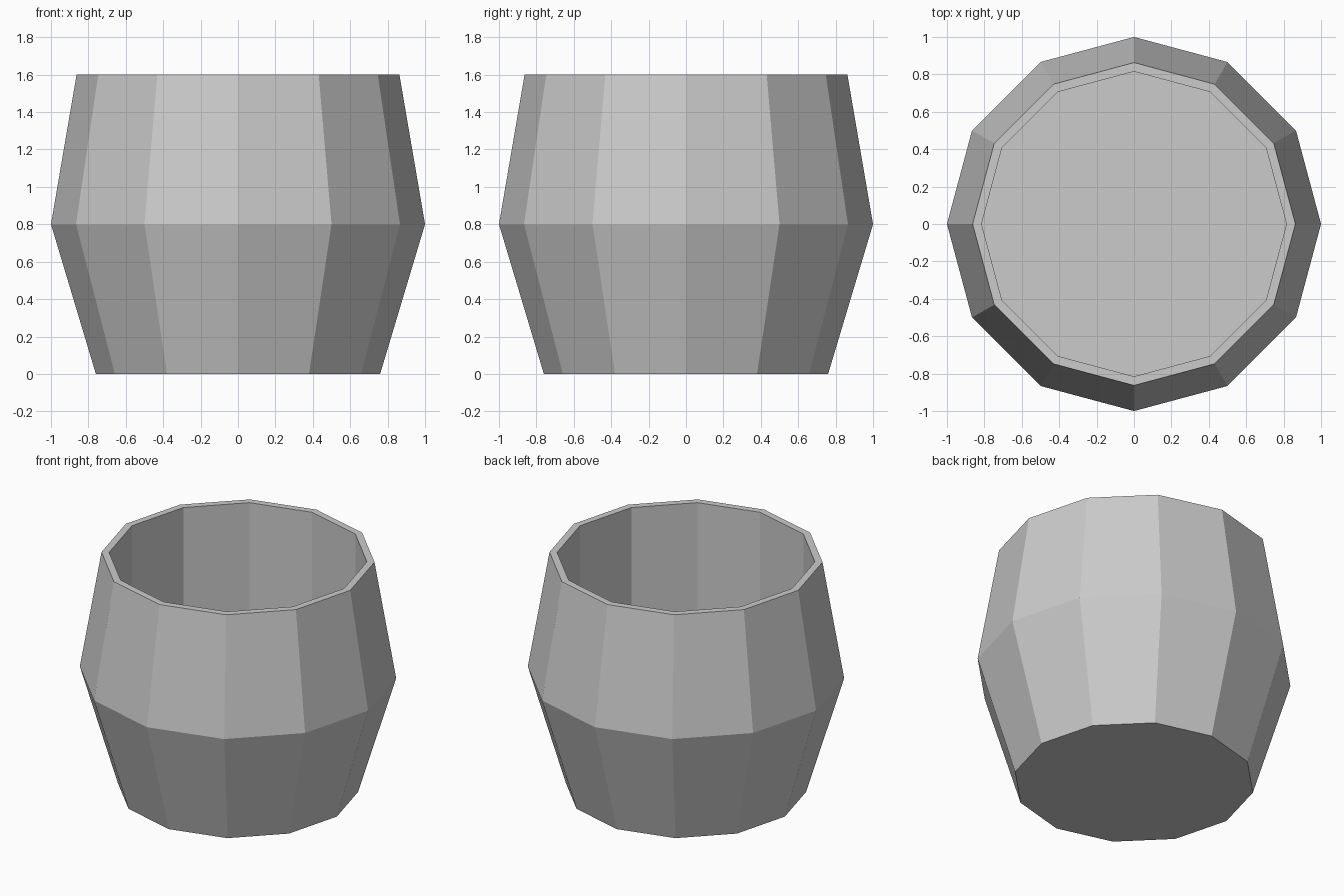
import bpy, bmesh
from math import cos, sin, tau

if "Cube" in bpy.data.objects:
    bpy.data.objects.remove(bpy.data.objects["Cube"])

SIDES = 12
# (radius, height) from the underside, up the outside, over the rim, down to the inner floor
PROFILE = [(0.76, 0.0), (1.0, 0.8), (0.863, 1.6), (0.815, 1.6), (0.815, 0.3)]

bm = bmesh.new()
rings = [[bm.verts.new((r * cos(tau * i / SIDES), r * sin(tau * i / SIDES), z))
          for i in range(SIDES)] for r, z in PROFILE]

# Outer wall, rim and inner wall
for low, high in zip(rings, rings[1:]):
    for i in range(SIDES):
        j = (i + 1) % SIDES
        bm.faces.new((low[i], low[j], high[j], high[i]))

# Underside and inner floor
bm.faces.new(rings[0][::-1])
bm.faces.new(rings[-1])
bmesh.ops.recalc_face_normals(bm, faces=bm.faces)

mesh = bpy.data.meshes.new("pot")
bm.to_mesh(mesh)
bm.free()
pot = bpy.data.objects.new("pot", mesh)
bpy.context.collection.objects.link(pot)
